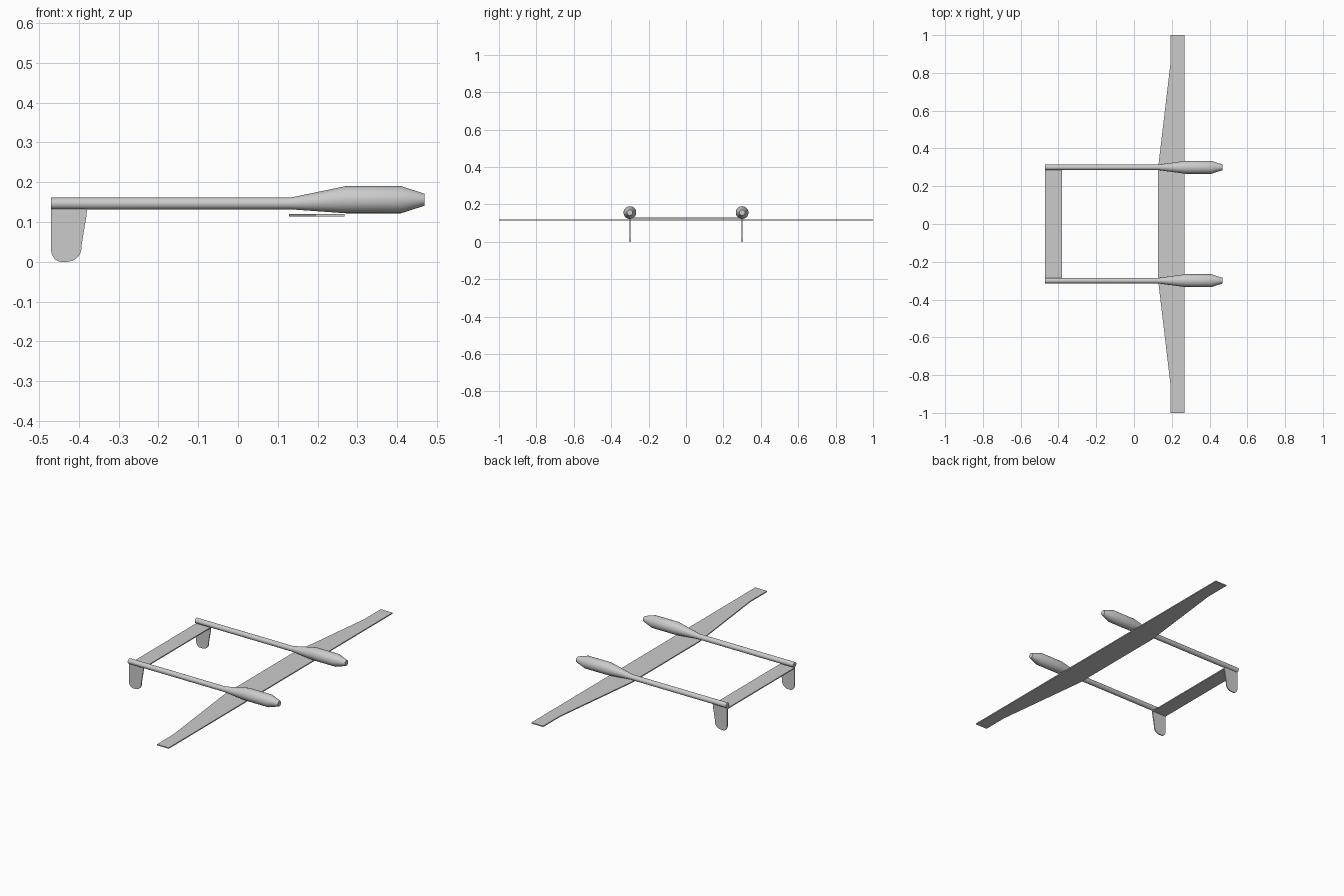
import bpy, bmesh, math
from mathutils import Vector

cube = bpy.data.objects.get("Cube")
if cube:
    bpy.data.objects.remove(cube)

grey = bpy.data.materials.new("light grey")
grey.use_nodes = True
COLOUR = (0.6, 0.6, 0.6, 1)
grey.diffuse_color = COLOUR
grey.node_tree.nodes["Principled BSDF"].inputs["Base Color"].default_value = COLOUR


def finish(bm, name, smooth=False):
    bmesh.ops.recalc_face_normals(bm, faces=bm.faces[:])
    mesh = bpy.data.meshes.new(name)
    bm.to_mesh(mesh)
    bm.free()
    mesh.materials.append(grey)
    obj = bpy.data.objects.new(name, mesh)
    bpy.context.collection.objects.link(obj)
    if smooth:
        bpy.ops.object.select_all(action='DESELECT')
        obj.select_set(True)
        bpy.context.view_layer.objects.active = obj
        bpy.ops.object.shade_smooth_by_angle(angle=math.radians(25))
    return obj


def plate(name, outline, offset):
    """Flat outline extruded along an offset vector."""
    bm = bmesh.new()
    face = bm.faces.new([bm.verts.new(p) for p in outline])
    ext = bmesh.ops.extrude_face_region(bm, geom=[face])
    verts = [g for g in ext["geom"] if isinstance(g, bmesh.types.BMVert)]
    bmesh.ops.translate(bm, verts=verts, vec=Vector(offset))
    return finish(bm, name)


def tube(name, stations, y, sides=32):
    """Round body through (x, centre z, radius) stations, capped at both ends."""
    bm = bmesh.new()
    rings = []
    for x, z, r in stations:
        angles = [2 * math.pi * i / sides for i in range(sides)]
        rings.append([bm.verts.new((x, y + r * math.cos(a), z + r * math.sin(a))) for a in angles])
    for a, b in zip(rings, rings[1:]):
        for i in range(sides):
            j = (i + 1) % sides
            bm.faces.new((a[i], a[j], b[j], b[i]))
    bm.faces.new(rings[0])
    bm.faces.new(rings[-1])
    return finish(bm, name, smooth=True)


BOOM_Y = 0.3
TAIL_X = -0.47

# Main wing: straight centre, tapered outer panels, narrow tips
half = [(0.128, BOOM_Y), (0.193, 0.85), (0.193, 1.0), (0.267, 1.0)]
wing = half + [(x, -y) for x, y in reversed(half)]
plate("wing", [(x, y, 0.114) for x, y in wing], (0, 0, 0.006))

# Tailplane joining the two booms
tail = [(TAIL_X, -BOOM_Y), (-0.382, -BOOM_Y), (-0.382, BOOM_Y), (TAIL_X, BOOM_Y)]
plate("tailplane", [(x, y, 0.125) for x, y in tail], (0, 0, 0.006))


def corner(cx, cz, rx, rz, start, end, steps=8):
    """Points of a rounded corner, angles in degrees."""
    angles = [math.radians(start + (end - start) * i / steps) for i in range(steps + 1)]
    return [(cx + rx * math.cos(a), cz + rz * math.sin(a)) for a in angles]


# Fin outline hanging below the boom, rounded at the bottom
fin = [(-0.379, 0.135), (-0.381, 0.115)]
fin += corner(-0.43, 0.036, 0.037, 0.036, 8, -90)
fin += corner(-0.445, 0.034, 0.025, 0.034, -90, -180)
fin += [(TAIL_X, 0.135)]

# Slim boom swelling into the forward pod, with a blunt nose
body = [(TAIL_X, 0.1465, 0.0145), (0.13, 0.1465, 0.0145), (0.27, 0.156, 0.034),
        (0.41, 0.156, 0.034), (0.469, 0.156, 0.015)]

for side, s in (("left", 1), ("right", -1)):
    tube(side + "_boom_and_pod", body, s * BOOM_Y)
    plate(side + "_fin", [(x, s * BOOM_Y - 0.003, z) for x, z in fin], (0, 0.006, 0))
